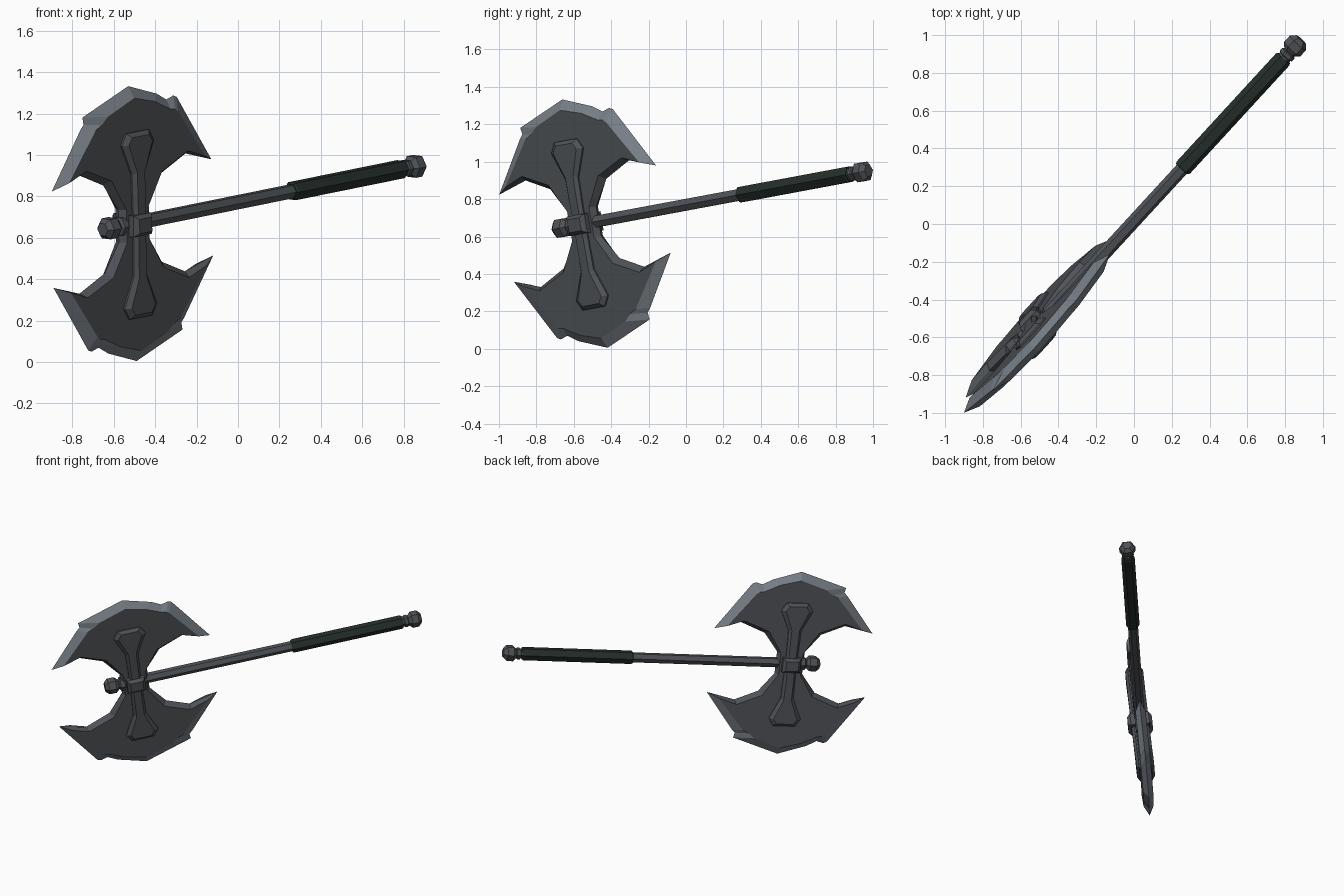
import bpy, bmesh, math
from mathutils import Matrix, Vector

if "Cube" in bpy.data.objects:
    bpy.data.objects.remove(bpy.data.objects["Cube"])

# Local frame: x along the handle, y up the blades, z out of the blade face
U = Vector((0.6706, 0.7295, 0.136)).normalized()
V = Vector((-0.015, -0.163, 0.987))
V = (V - U * V.dot(U)).normalized()
N = U.cross(V)
FRAME = Matrix((U, V, N)).transposed().to_4x4()
FRAME.translation = (-0.51, -0.54, 0.669)


def material(name, color):
    m = bpy.data.materials.new(name)
    m.diffuse_color = (*color, 1)
    m.use_nodes = True
    m.node_tree.nodes["Principled BSDF"].inputs["Base Color"].default_value = m.diffuse_color
    return m


STEEL = material("dark_steel", (0.078, 0.085, 0.095))
EDGE = material("sharpened_steel", (0.19, 0.215, 0.245))
GRIP = material("dark_green_leather", (0.019, 0.028, 0.024))


def finish(bm, name, *mats):
    bmesh.ops.recalc_face_normals(bm, faces=bm.faces)
    me = bpy.data.meshes.new(name)
    bm.to_mesh(me)
    bm.free()
    me.transform(FRAME)
    for m in mats:
        me.materials.append(m)
    ob = bpy.data.objects.new(name, me)
    bpy.context.collection.objects.link(ob)
    return ob


def loft(bm, rings):
    """Skin a list of equal-length closed loops and cap both ends."""
    loops = [[bm.verts.new(p) for p in r] for r in rings]
    n = len(loops[0])
    sides = []
    for a, b in zip(loops, loops[1:]):
        sides.append([bm.faces.new((a[i], a[(i + 1) % n], b[(i + 1) % n], b[i]))
                      for i in range(n)])
    bm.faces.new(loops[0])
    bm.faces.new(loops[-1])
    return sides


def turned(name, profile, mat, sides=6):
    """Faceted part turned around the handle axis; profile is (along, radius)."""
    bm = bmesh.new()
    angles = [math.tau * (i + 0.5) / sides + math.pi / 2 for i in range(sides)]
    angles = [a - math.pi / sides + math.pi / sides for a in angles]
    loft(bm, [[(x, r * math.sin(a), r * math.cos(a)) for a in angles]
              for x, r in profile])
    return finish(bm, name, mat)


def level(points, z):
    return [(x, y, z) for x, y in points]


def spun(points):
    """Outline of one blade plus the same outline turned half way round."""
    return points + [(-x, -y) for x, y in points]


# Double blade: sharp rim in the middle plane, flat cheeks on both sides
rim = spun([(.10, .08), (.205, .215), (.39, .29), (.575, .236), (.335, .575),
            (.31, .585), (.26, .572), (.192, .61), (-.012, .675), (-.345, .567),
            (-.338, .53), (-.36, .509), (-.575, .236), (-.37, .285),
            (-.205, .215), (-.10, .08)])
cheek = spun([(.08, .08), (.182, .237), (.37, .31), (.49, .268), (.305, .51),
              (.285, .525), (.25, .53), (.14, .582), (-.01, .62), (-.2, .555),
              (-.245, .52), (-.29, .5), (-.49, .268), (-.36, .31),
              (-.182, .237), (-.08, .08)])
bm = bmesh.new()
half = len(rim) // 2
for side in loft(bm, [level(cheek, -.036), level(rim, 0), level(cheek, .036)]):
    for i, f in enumerate(side):
        f.material_index = 1 if 3 <= i % half <= 11 else 0
finish(bm, "double_blade", STEEL, EDGE)

# Raised straps flaring toward the blades, one on each cheek
quarter = [(.042, .07), (.046, .25), (.115, .40), (.08, .455)]
right = [(x, -y) for x, y in reversed(quarter)] + quarter
outer = right + [(-x, -y) for x, y in right]
inner_q = [(.026, .07), (.028, .26), (.085, .40), (.06, .435)]
right = [(x, -y) for x, y in reversed(inner_q)] + inner_q
inner = right + [(-x, -y) for x, y in right]
for s, side in ((1, "front"), (-1, "back")):
    bm = bmesh.new()
    loft(bm, [level(outer, .02 * s), level(outer, .045 * s), level(inner, .064 * s)])
    finish(bm, side + "_strap", STEEL)


# Collar block where the straps cross the handle
def rect(w, h, z):
    return [(w, h, z), (-w, h, z), (-w, -h, z), (w, -h, z)]


bm = bmesh.new()
loft(bm, [rect(.045, .035, -.088), rect(.065, .052, -.066),
          rect(.065, .052, .066), rect(.045, .035, .088)])
finish(bm, "collar", STEEL)

# Handle, grip and end knobs
turned("handle", [(-.14, .036), (1.99, .036)], STEEL)
turned("head_ring", [(-.115, .034), (-.105, .05), (-.075, .05), (-.065, .036)], STEEL)
turned("head_knob", [(-.215, .034), (-.19, .056), (-.14, .056), (-.115, .034)], STEEL)
turned("grip", [(1.14, .042), (1.15, .048), (1.935, .048), (1.945, .042)], GRIP)
turned("pommel_ring", [(1.955, .036), (1.96, .043), (1.98, .043), (1.985, .036)], STEEL)
turned("pommel", [(1.985, .034), (2.01, .058), (2.055, .058), (2.08, .034)], STEEL)
